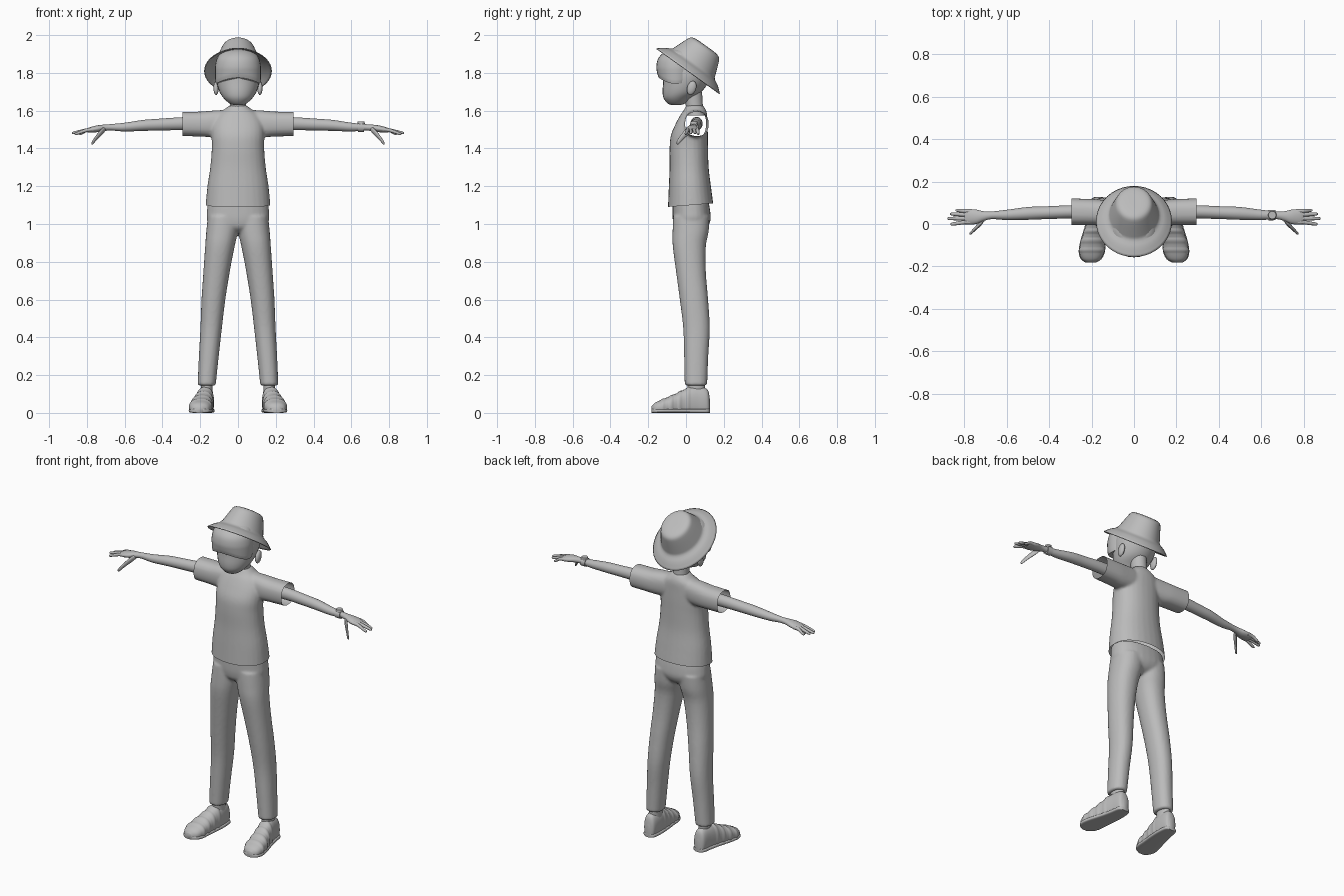
import bpy, bmesh, math
from mathutils import Vector, Matrix

if "Cube" in bpy.data.objects:
    bpy.data.objects.remove(bpy.data.objects["Cube"])

grey = bpy.data.materials.new("plain grey")
grey.diffuse_color = (0.5, 0.5, 0.5, 1)
grey.use_nodes = True
grey.node_tree.nodes["Principled BSDF"].inputs["Base Color"].default_value = grey.diffuse_color


def finish(bm, name, angle=50):
    bmesh.ops.recalc_face_normals(bm, faces=bm.faces)
    me = bpy.data.meshes.new(name)
    bm.to_mesh(me)
    bm.free()
    ob = bpy.data.objects.new(name, me)
    bpy.context.collection.objects.link(ob)
    me.materials.append(grey)
    smooth(ob, angle)
    return ob


def smooth(ob, angle=50):
    bpy.ops.object.select_all(action='DESELECT')
    ob.select_set(True)
    bpy.context.view_layer.objects.active = ob
    bpy.ops.object.shade_smooth_by_angle(angle=math.radians(angle))


def spline(rings, steps):
    """Catmull-Rom interpolation of the section list."""
    out = []
    for i in range(len(rings) - 1):
        p = [rings[max(i - 1, 0)], rings[i], rings[i + 1], rings[min(i + 2, len(rings) - 1)]]
        for s in range(steps):
            t = s / steps
            out.append(tuple(b + 0.5 * t * (c - a + t * (2 * a - 5 * b + 4 * c - d + t * (3 * (b - c) + d - a)))
                             for a, b, c, d in zip(*p)))
    return out + [tuple(rings[-1])]


def loft(bm, axis, rings, n=28, e=2.0, steps=4, floor=None, ridge=None, sx=1):
    """Skin oval sections (position, centre a, centre b, radius a, radius b) along an axis."""
    prev = None
    rows = spline(rings, steps)
    for k, (t, a, b, ra, rb) in enumerate(rows):
        g = ridge(t) if ridge else 1
        row = []
        for i in range(n):
            c, s = math.cos(2 * math.pi * i / n), math.sin(2 * math.pi * i / n)
            u = a + ra * g * math.copysign(abs(c) ** (2 / e), c)
            v = b + rb * g * math.copysign(abs(s) ** (2 / e), s)
            x, y, z = {'x': (t, u, v), 'y': (u, t, v), 'z': (u, v, t)}[axis]
            row.append(bm.verts.new((x * sx, y, z if floor is None else max(z, floor))))
        if prev:
            for i in range(n):
                bm.faces.new((prev[i], prev[(i + 1) % n], row[(i + 1) % n], row[i]))
        if k in (0, len(rows) - 1):
            bm.faces.new(row)
        prev = row


def part(name, axis, rings, **kw):
    bm = bmesh.new()
    loft(bm, axis, rings, **kw)
    return finish(bm, name)


def span(t, a0, a1, b0, b1):
    """Section from its extents."""
    return (t, (a0 + a1) / 2, (b0 + b1) / 2, abs(a1 - a0) / 2, abs(b1 - b0) / 2)


def fuse(ob, voxel, rounds):
    """Merge overlapping volumes into one soft skin."""
    m = ob.modifiers.new("fuse", 'REMESH')
    m.mode, m.voxel_size = 'VOXEL', voxel
    s = ob.modifiers.new("soften", 'SMOOTH')
    s.iterations = rounds
    bpy.context.view_layer.objects.active = ob
    for mod in (m, s):
        bpy.ops.object.modifier_apply(modifier=mod.name)


# Shirt: torso and sleeves fused, then cut open at hem and cuffs
bm = bmesh.new()
loft(bm, 'z', [span(z, -w, w, f, b) for z, w, f, b in (
    (1.05, .174, -.097, .148), (1.10, .171, -.095, .145), (1.2, .162, -.091, .132), (1.3, .147, -.087, .12),
    (1.4, .139, -.087, .117), (1.47, .14, -.08, .116), (1.53, .135, -.055, .114), (1.58, .11, -.028, .112),
    (1.605, .075, -.01, .105), (1.628, .045, 0, .09))], e=2.2)
for sx in (1, -1):
    loft(bm, 'x', [(.06, .05, 1.535, .055, .07), (.14, .053, 1.53, .06, .07), (.2, .056, 1.529, .062, .066),
                   (.32, .058, 1.53, .063, .064)], e=2.4, sx=sx)
shirt = finish(bm, "shirt")
fuse(shirt, .008, 5)
bm = bmesh.new()
bm.from_mesh(shirt.data)
for co, no in (((0.295, 0, 0), (1, 0, 0)), ((-.295, 0, 0), (-1, 0, 0)), ((0, 0, 1.098), (0, .08, -1))):
    bmesh.ops.bisect_plane(bm, geom=bm.verts[:] + bm.edges[:] + bm.faces[:], plane_co=co, plane_no=no, clear_outer=True)
bm.to_mesh(shirt.data)
bm.free()
smooth(shirt)

# Trousers: hips and two legs fused
bm = bmesh.new()
loft(bm, 'z', [span(z, -w, w, f, b) for z, w, f, b in (
    (.955, .06, -.03, .07), (.98, .12, -.06, .11), (1.02, .163, -.07, .13), (1.07, .164, -.071, .128),
    (1.115, .16, -.07, .12))], e=2.3)
for sx in (1, -1):
    loft(bm, 'z', [span(*r) for r in (
        (.145, .118, .214, -.007, .112), (.3, .102, .207, -.01, .118), (.45, .085, .199, -.015, .126),
        (.6, .067, .193, -.033, .117), (.75, .043, .183, -.053, .105), (.88, .018, .174, -.07, .105),
        (.96, .0, .168, -.071, .12), (1.04, -.01, .16, -.068, .125))], e=2.2, sx=sx)
trousers = finish(bm, "trousers")
fuse(trousers, .008, 4)
smooth(trousers)

# Neck and head
part("neck", 'z', [(1.575, 0, .052, .046, .046), (1.62, 0, .045, .043, .045), (1.70, 0, .035, .045, .05)])
part("head", 'z', [span(z, -w, w, f, b) for z, w, f, b in (
    (1.63, .022, -.078, -.03), (1.638, .045, -.097, -.005), (1.665, .075, -.118, .03), (1.70, .098, -.124, .082),
    (1.75, .113, -.121, .118), (1.8, .117, -.118, .135), (1.86, .108, -.105, .128), (1.91, .075, -.06, .09),
    (1.93, .03, -.01, .05))])
for sx, side in ((1, "left"), (-1, "right")):
    bm = bmesh.new()
    bmesh.ops.create_uvsphere(bm, u_segments=16, v_segments=10, radius=1, matrix=Matrix.Translation(
        (sx * .116, .03, 1.72)) @ Matrix.Rotation(-.3, 4, 'X') @ Matrix.Diagonal((.014, .024, .038, 1)))
    finish(bm, side + "_ear")

# Fringe of hair, hanging lower at the temples
hair = part("fringe", 'z', [span(z, -w, w, f, b) for z, w, f, b in (
    (1.775, .117, -.145, .04), (1.80, .121, -.153, .05), (1.835, .121, -.157, .06), (1.88, .11, -.145, .06),
    (1.915, .08, -.105, .06), (1.93, .04, -.05, .04))])
for v in hair.data.vertices:
    if v.co.z < 1.80:
        v.co.z -= .035 * (v.co.x / .12) ** 2

# Bucket hat: turned profile, tilted back
profile = spline([(.0, .163), (.06, .162), (.092, .152), (.108, .122), (.128, .07), (.14, .046), (.172, .028),
                  (.206, .0)], 3)
bm = bmesh.new()
vs = [bm.verts.new((r, 0, h)) for r, h in profile]
es = [bm.edges.new(p) for p in zip(vs, vs[1:])]
bmesh.ops.spin(bm, geom=vs + es, cent=(0, 0, 0), axis=(0, 0, 1), angle=2 * math.pi, steps=40)
bmesh.ops.remove_doubles(bm, verts=bm.verts, dist=1e-4)
bm.transform(Matrix.Translation((0, .012, 1.81)) @ Matrix.Rotation(math.radians(-35.6), 4, 'X')
             @ Matrix.Diagonal((.87, 1, 1, 1)))
hat = finish(bm, "bucket_hat")
sol = hat.modifiers.new("cloth", 'SOLIDIFY')
sol.thickness = .005

for sx, side in ((1, "left"), (-1, "right")):
    # Arm and palm
    part(side + "_arm", 'x', [
        (.2, .056, 1.531, .032, .036), (.3, .057, 1.531, .031, .034), (.42, .053, 1.526, .03, .031),
        (.5, .05, 1.522, .03, .029), (.6, .043, 1.513, .024, .023), (.67, .041, 1.512, .018, .017),
        (.71, .037, 1.509, .023, .017), (.745, .034, 1.504, .034, .018), (.785, .034, 1.498, .036, .014),
        (.80, .034, 1.496, .032, .009)], sx=sx)
    # Fingers and thumb
    bm = bmesh.new()
    for y0, y1, tip, drop in ((.061, .064, .842, .02), (.044, .047, .868, .016), (.026, .026, .88, .016),
                              (.008, .0, .866, .02)):
        loft(bm, 'x', [(.765, y0, 1.5, .009, .011), (.8, y0, 1.497, .0095, .01),
                       (tip - .012, y1, 1.499 - drop, .0075, .0075), (tip, y1, 1.497 - drop, .003, .003)],
             n=12, steps=3, sx=sx)
    loft(bm, 'x', [(.70, .03, 1.505, .008, .010), (.72, .008, 1.49, .014, .018), (.745, -.018, 1.463, .011, .015),
                   (.768, -.041, 1.434, .008, .012), (.776, -.045, 1.427, .003, .005)], n=12, steps=3, sx=sx)
    finish(bm, side + "_fingers")

    # Ankle, sole and strapped shoe
    part(side + "_ankle", 'z', [(.08, .165, .055, .034, .05), (.12, .165, .054, .031, .047),
                                (.17, .166, .053, .033, .047)], sx=sx)
    last = ((.127, .167, .07, .015), (.112, .168, .125, .034), (.06, .17, .14, .042), (.01, .176, .132, .047),
            (-.04, .185, .108, .052), (-.08, .193, .09, .056), (-.13, .199, .07, .058), (-.165, .202, .053, .045),
            (-.182, .204, .035, .02))
    part(side + "_shoe", 'y', [(y, x, top * .42, r, top * .58) for y, x, top, r in last], e=2.3, floor=.004,
         steps=8, sx=sx, ridge=lambda y: 1 + .06 * max(0, math.sin(y * 140)) ** .5 if -.15 < y < .02 else 1)
    part(side + "_sole", 'y', [(y, x, .011, r + .004, .011) for y, x, top, r in last], e=4, sx=sx)

# Wristwatch
part("watch_band", 'x', [(.635, .042, 1.512, .025, .025), (.668, .042, 1.511, .024, .024)], steps=1)
part("watch_face", 'z', [(1.53, .652, .042, .02, .02), (1.542, .652, .042, .018, .018)], steps=1)
